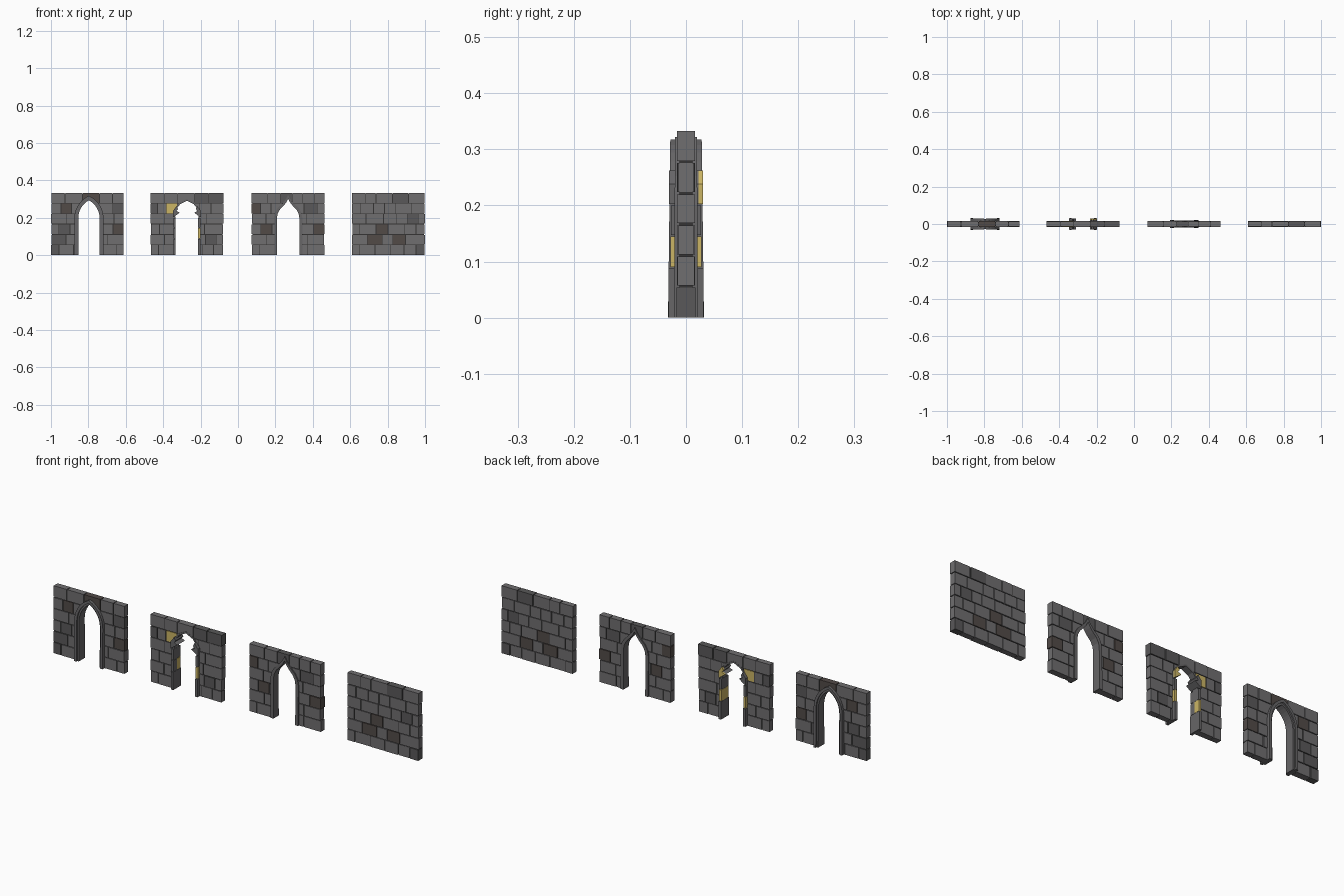
import bpy, bmesh, math, random

if "Cube" in bpy.data.objects:
    bpy.data.objects.remove(bpy.data.objects["Cube"])

H, W, ROWS = 0.333, 0.392, 6
RH = H / ROWS


def material(name, rgb):
    m = bpy.data.materials.new(name)
    m.diffuse_color = (*rgb, 1)
    m.use_nodes = True
    m.node_tree.nodes["Principled BSDF"].inputs["Base Color"].default_value = m.diffuse_color
    return m


MATS = [material("grey_stone", (0.16, 0.157, 0.162)),
        material("brown_stone", (0.085, 0.07, 0.064)),
        material("dark_stone", (0.10, 0.098, 0.10)),
        material("yellow_stone", (0.60, 0.46, 0.13)),
        material("mortar", (0.035, 0.033, 0.033)),
        material("frame_stone", (0.135, 0.132, 0.137))]
GREY, BROWN, DARK, YELLOW, MORTAR, FRAME = range(6)


def finish(bm, name):
    bmesh.ops.recalc_face_normals(bm, faces=bm.faces)
    me = bpy.data.meshes.new(name)
    bm.to_mesh(me)
    bm.free()
    ob = bpy.data.objects.new(name, me)
    bpy.context.collection.objects.link(ob)
    for m in MATS:
        me.materials.append(m)
    return ob


def prism(bm, pts, y0, y1, mat):
    """Extrude an xz outline from y0 to y1."""
    a = [bm.verts.new((x, y0, z)) for x, z in pts]
    b = [bm.verts.new((x, y1, z)) for x, z in pts]
    n = len(pts)
    faces = [bm.faces.new(a), bm.faces.new(b[::-1])]
    faces += [bm.faces.new((a[i], b[i], b[(i + 1) % n], a[(i + 1) % n])) for i in range(n)]
    for f in faces:
        f.material_index = mat


def rect(x0, x1, z0, z1):
    return [(x0, z0), (x1, z0), (x1, z1), (x0, z1)]


# Opening paths: right half from floor to apex, mirrored to the left
def mirrored(half):
    return half + [(-x, z) for x, z in reversed(half[:-1])]


def gothic(hw, spring, apex, n=7):
    h = apex - spring
    r = (hw * hw + h * h) / (2 * hw)
    end = math.asin(min(1, h / r))
    half = [(hw, 0)] + [(hw - r + r * math.cos(end * i / n), spring + r * math.sin(end * i / n))
                        for i in range(n)]
    return mirrored(half + [(0, apex)])


def ogee(hw, spring, apex):
    h = apex - spring
    shape = [(1, 0), (0.93, 0.22), (0.74, 0.43), (0.45, 0.6), (0.2, 0.78), (0, 1)]
    return mirrored([(hw, 0)] + [(hw * u, spring + h * v) for u, v in shape])


def broken(hw, spring, apex):
    h = apex - spring
    shape = [(1, 0), (1.08, 0.25), (0.95, 0.5), (0.6, 0.8), (0, 1)]
    return mirrored([(hw, 0)] + [(hw * u, spring + h * v) for u, v in shape])


def band(name, cx, outer, inner, depth, flare=0.0):
    """Arch moulding between two paths, a little deeper at the floor."""
    bm = bmesh.new()
    rings = []
    for o, i in zip(outer, inner):
        d = depth + flare * (1 - o[1] / 0.32)
        rings.append([bm.verts.new((cx + p[0], s * d, p[1]))
                      for p, s in ((o, -1), (o, 1), (i, 1), (i, -1))])
    for r, q in zip(rings, rings[1:]):
        for k in range(4):
            bm.faces.new((r[k], r[(k + 1) % 4], q[(k + 1) % 4], q[k]))
    bm.faces.new(rings[0])
    bm.faces.new(rings[-1][::-1])
    for f in bm.faces:
        f.material_index = FRAME
    return finish(bm, name)


def cut(ob, cx, path):
    bm = bmesh.new()
    pts = [(cx + x, z if z > 0 else -0.05) for x, z in path]
    prism(bm, pts, -0.1, 0.1, GREY)
    cutter = finish(bm, "cutter")
    cutter.hide_render = True
    mod = ob.modifiers.new("opening", 'BOOLEAN')
    mod.operation, mod.solver, mod.object = 'DIFFERENCE', 'EXACT', cutter
    bpy.context.view_layer.objects.active = ob
    bpy.ops.object.modifier_apply(modifier=mod.name)
    bpy.data.objects.remove(cutter)


def wall(name, cx, seed, accents, hole=None, fixed={}):
    """Mortar slab with six courses of stones; accents are (x, row, colour)."""
    rng = random.Random(seed)
    x0, x1 = cx - W / 2, cx + W / 2
    bm = bmesh.new()
    prism(bm, rect(x0 + 0.005, x1 - 0.005, 0.002, H - 0.003), -0.0115, 0.0115, MORTAR)
    core = finish(bm, name + "_mortar")
    bm = bmesh.new()
    g = 0.002
    for row in range(ROWS):
        seams, x = [x0], x0 + rng.uniform(0.04, 0.055) + 0.03 * (row % 2)
        while x < x1 - 0.035:
            seams.append(x)
            x += rng.uniform(0.055, 0.095)
        seams = [x0] + fixed[row] + [x1] if row in fixed else seams + [x1]
        for a, b in zip(seams, seams[1:]):
            mat = DARK if rng.random() < 0.06 else GREY
            for ax, arow, amat in accents:
                if arow == row and a < ax < b:
                    mat = amat
            d = rng.uniform(0.0135, 0.0165)
            ea = rng.uniform(0, 0.004) if a == x0 else g
            eb = rng.uniform(0, 0.004) if b == x1 else g
            top = 0 if row == ROWS - 1 else g
            low = 0 if row == 0 else g
            prism(bm, rect(a + ea, b - eb, row * RH + low, (row + 1) * RH - top), -d, d, mat)
    stones = finish(bm, name + "_stones")
    if hole:
        cut(core, cx, hole)
        cut(stones, cx, hole)


# Wall with a deep stepped pointed arch
C1 = -0.804
wall("arch_wall", C1, 3, [(-0.94, 4, BROWN), (-0.94, 2, DARK), (-0.64, 2, BROWN),
                          (-0.8, 5, BROWN), (-0.66, 4, DARK)], gothic(0.068, 0.198, 0.306))
C1F = -0.797
band("arch_outer_moulding", C1F, gothic(0.078, 0.198, 0.318), gothic(0.065, 0.198, 0.304), 0.028, 0.004)
band("arch_inner_moulding", C1F, gothic(0.067, 0.198, 0.306), gothic(0.057, 0.198, 0.294), 0.021, 0.003)

# Wall with a ruined doorway
C2 = -0.273
wall("ruined_wall", C2, 8, [(-0.355, 4, YELLOW), (-0.2, 5, DARK), (-0.12, 1, DARK)],
     broken(0.066, 0.2, 0.298),
     {4: [-0.43, -0.383, -0.325, -0.205, -0.145]})
band("ruined_lining", C2, broken(0.068, 0.2, 0.300), broken(0.061, 0.2, 0.291), 0.0165)
bm = bmesh.new()
for s in (-1, 1):
    def side(pts):
        return [(C2 + s * x, z) for x, z in pts]
    # stacked jamb blocks, growing thinner upwards
    for z0, z1, d in ((0, 0.088, 0.031), (0.09, 0.145, 0.028), (0.147, 0.2, 0.0265)):
        mat = YELLOW if s > 0 and z0 == 0.09 else FRAME
        for y0, y1, m in ((-d, 0, mat), (0, d, YELLOW if z0 == 0.09 else FRAME)):
            prism(bm, side(rect(0.06, 0.073, z0, z1)), y0, y1, m)
    # broken arch springers
    stub = [(0.074, 0.203), (0.074, 0.238), (0.056, 0.262), (0.047, 0.247), (0.056, 0.236),
            (0.038, 0.228), (0.06, 0.212)]
    prism(bm, side(stub), -0.03, 0.022, FRAME)
    prism(bm, side(stub), 0.022, 0.03, YELLOW if s > 0 else FRAME)
finish(bm, "ruined_jambs")

# Wall with a shallow ogee doorway
C3 = 0.268
wall("ogee_wall", C3, 14, [(0.12, 4, BROWN), (0.42, 2, BROWN), (0.37, 4, DARK),
                           (0.25, 5, DARK), (0.15, 2, BROWN)], ogee(0.068, 0.2, 0.311))
band("ogee_frame", C3, ogee(0.076, 0.2, 0.322), ogee(0.060, 0.2, 0.302), 0.0195, 0.002)

# Plain wall
wall("plain_wall", 0.804, 21, [(0.79, 2, BROWN), (0.9, 5, DARK), (0.7, 1, BROWN),
                               (0.94, 3, DARK), (0.87, 1, BROWN)])
